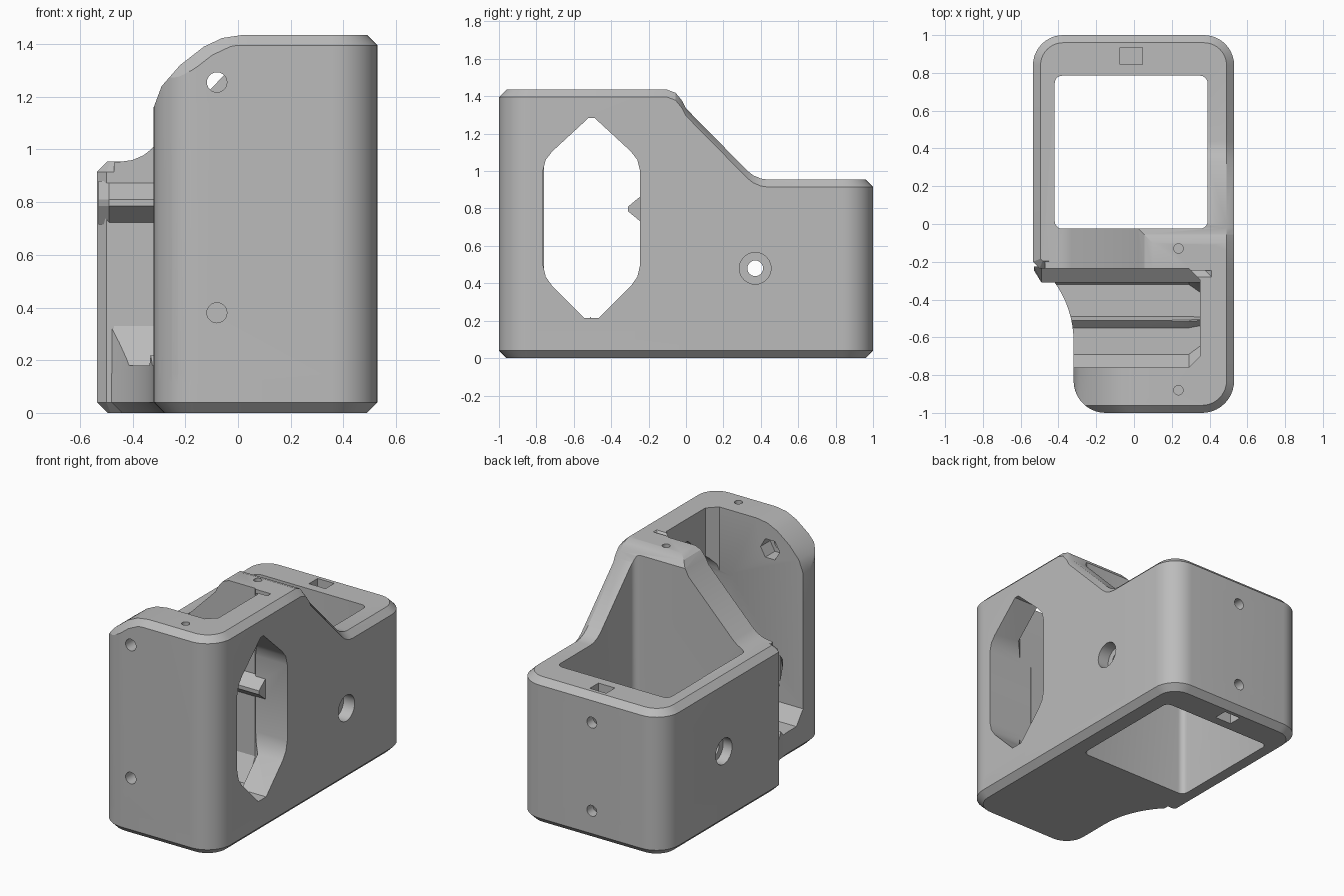
import bpy, bmesh, math
from mathutils import Vector

if "Cube" in bpy.data.objects:
    bpy.data.objects.remove(bpy.data.objects["Cube"])

grey = bpy.data.materials.new("plain grey")
grey.use_nodes = True
colour = (0.5, 0.5, 0.5, 1)
grey.diffuse_color = colour
for node in grey.node_tree.nodes:
    if node.type == 'BSDF_PRINCIPLED':
        node.inputs["Base Color"].default_value = colour


def loft(name, axis, sections):
    """Solid through matching outlines placed along an axis."""
    place = {'x': lambda a, b, p: (p, a, b),
             'y': lambda a, b, p: (a, p, b),
             'z': lambda a, b, p: (a, b, p)}[axis]
    bm = bmesh.new()
    rings = [[bm.verts.new(place(a, b, pos)) for a, b in pts] for pos, pts in sections]
    n = len(rings[0])
    for r0, r1 in zip(rings, rings[1:]):
        for i in range(n):
            j = (i + 1) % n
            bm.faces.new((r0[i], r0[j], r1[j], r1[i]))
    bm.faces.new(rings[0])
    bm.faces.new(rings[-1])
    bmesh.ops.recalc_face_normals(bm, faces=bm.faces)
    mesh = bpy.data.meshes.new(name)
    bm.to_mesh(mesh)
    bm.free()
    mesh.materials.append(grey)
    obj = bpy.data.objects.new(name, mesh)
    bpy.context.scene.collection.objects.link(obj)
    return obj


def combine(target, other, operation):
    """Apply a boolean and discard the helper."""
    mod = target.modifiers.new("bool", 'BOOLEAN')
    mod.operation = operation
    mod.solver = 'EXACT'
    mod.object = other
    bpy.context.view_layer.objects.active = target
    bpy.ops.object.modifier_apply(modifier=mod.name)
    bpy.data.objects.remove(other)


def arc(cx, cy, r, start, end, n=10):
    angles = [math.radians(start + (end - start) * i / n) for i in range(n + 1)]
    return [(cx + r * math.cos(t), cy + r * math.sin(t)) for t in angles]


def inset(pts, d):
    """Move every side of a counter-clockwise outline inwards."""
    out = []
    for i, p in enumerate(pts):
        p0, p1, p2 = Vector(pts[i - 1]), Vector(p), Vector(pts[(i + 1) % len(pts)])
        e0, e1 = (p1 - p0).normalized(), (p2 - p1).normalized()
        n0, n1 = Vector((-e0.y, e0.x)), Vector((-e1.y, e1.x))
        out.append(tuple(p1 + (n0 + n1) * d / (1 + n0.dot(n1))))
    return out


def bore(axis, a, b, r, start, end, sides=24):
    ring = arc(a, b, r, 0, 360, sides)[:-1]
    combine(body, loft("bore", axis, [(start, ring), (end, ring)]), 'DIFFERENCE')


def box(x0, x1, y0, y1, z0, z1):
    pts = [(x0, y0), (x1, y0), (x1, y1), (x0, y1)]
    return loft("box", 'z', [(z0, pts), (z1, pts)])


C = 0.04          # edge chamfer
LOW, HIGH = 0.955, 1.435
WALL = -0.235     # front face of the dividing wall

# Outline pieces seen from above
front_corners = arc(-0.15, -0.83, 0.17, 180, 270) + arc(0.36, -0.83, 0.17, 270, 360)
back_corners = arc(0.37, 0.84, 0.16, 0, 90) + arc(-0.375, 0.84, 0.16, 90, 180)
scoop = arc(-0.851, -0.62, 0.531, 45.7, 0)
side_corner = [(-0.535, -0.2), (-0.5, WALL)]

# Base slab with chamfered underside
base = front_corners + back_corners + side_corner + [(-0.48, WALL)] + scoop
body = loft("mount_body", 'z', [(0, inset(base, C)), (C, base), (0.15, base)])

# Low rear block
rear = back_corners + side_corner + [(0.53, WALL)]
rear_block = loft("rear_block", 'z', [(0.1, rear), (LOW - C, rear), (LOW, inset(rear, C))])

# Raised dividing wall, sloping down to the back and to the right
slope = [(-0.245, HIGH), (-0.1, HIGH), (-0.055, 1.418), (-0.02, 1.375), (0, 1.335),
         (0.33, 1.0), (0.36, 0.977), (0.4, 0.96), (0.47, 0.95)]
along = [(-0.245, 0.1)] + slope + [(0.47, 0.1)]
lowered = [(a, b - C if b > 0.5 else b) for a, b in along]
divider = loft("divider", 'x', [(-0.6, along), (0.53 - C, along), (0.53, lowered)])
across = [(0.6, 0.05), (0.6, 1.5)] + [(-a, b) for a, b in slope[1:]] + [(-0.47, 0.05)]
across[1] = (0.6, HIGH)
combine(divider, loft("slope_trim", 'y', [(-0.5, across), (0.6, across)]), 'INTERSECT')

# Tall front block with one rounded top corner
front = front_corners + [(0.53, -0.1), (0.37, -0.1), (0.37, -0.24)] + [(-0.479, -0.24)] + scoop[1:]
front_block = loft("front_block", 'z', [(0.1, front), (HIGH - C, front), (HIGH, inset(front, C))])
crown = [(-0.7, 0), (1, 0), (1, HIGH + 0.01), (0.02, HIGH), (-0.06, 1.423), (-0.13, 1.39),
         (-0.22, 1.32), (-0.29, 1.24), (-0.32, 1.16), (-0.7, 0.5)]
crown_in = [(a + C, b - C) if 0.9 < b < HIGH + 0.005 else (a, b) for a, b in crown]
crown_in[2] = (1, HIGH - C)
combine(front_block, loft("crown_trim", 'y', [(-1.01, crown_in), (-1 + C, crown), (0, crown)]),
        'INTERSECT')

for part in (rear_block, divider, front_block):
    combine(body, part, 'UNION')

# Front cavity, open at the top and the right side, with a ribbed floor
cavity = [(WALL, 2), (WALL, 0.33), (-0.32, 0.18), (-0.49, 0.18), (-0.51, 0.22),
          (-0.55, 0.18), (-0.69, 0.18), (-0.76, 0.27), (-0.76, 2)]
narrow = [(-0.5 + (a + 0.5) * 0.77, b) for a, b in cavity]
combine(body, loft("cavity", 'x', [(-1, cavity), (0.29, cavity), (0.35, narrow)]), 'DIFFERENCE')

# Eight-sided window in the left wall
half = [(-0.465, 0.215), (-0.295, 0.385), (-0.26, 0.435), (-0.245, 0.5),
        (-0.245, 1.0), (-0.26, 1.06), (-0.295, 1.105), (-0.49, 1.285)]
window = half + [(-1.01 - a, b) for a, b in reversed(half)]
combine(body, loft("window", 'x', [(0.2, window), (0.7, window)]), 'DIFFERENCE')

# Locating rib on the dividing wall
rib = [(-0.225, 0.88), (-0.31, 0.81), (-0.31, 0.785), (-0.225, 0.715)]
rib_end = [(max(a, -0.245), b) for a, b in rib]
combine(body, loft("rib", 'x', [(-0.53, rib_end), (-0.49, rib), (0.37, rib)]), 'UNION')

# Rear pocket straight through
pocket = (arc(-0.38, 0.015, C, 180, 270, 5) + arc(0.35, 0.015, C, 270, 360, 5)
          + arc(0.35, 0.745, C, 0, 90, 5) + arc(-0.38, 0.745, C, 90, 180, 5))
combine(body, loft("pocket", 'z', [(-0.2, pocket), (2, pocket)]), 'DIFFERENCE')

# Back screw holes with nut slots
for z, z0, z1 in ((0.19, -0.1, 0.26), (0.77, 0.7, 1.1)):
    combine(body, box(-0.075, 0.045, 0.845, 0.935, z0, z1), 'DIFFERENCE')
    bore('y', -0.015, z, 0.036, 0.7, 1.1)

# Front screw holes with nut recesses on the inside
for z in (0.38, 1.255):
    bore('y', -0.08, z, 0.038, -1.1, -0.6)
    bore('y', -0.08, z, 0.07, -0.86, -0.7, 6)

# Top pin holes
for y in (-0.88, -0.13):
    bore('z', 0.235, y, 0.025, 1.2, 1.6, 16)

# Counterbored side holes
bore('x', 0.37, 0.48, 0.042, -0.7, 0.7)
bore('x', 0.37, 0.48, 0.085, 0.45, 0.7)
bore('x', 0.37, 0.48, 0.085, -0.7, -0.47)

bpy.ops.object.select_all(action='DESELECT')
body.select_set(True)
bpy.context.view_layer.objects.active = body
bpy.ops.object.shade_smooth_by_angle(angle=math.radians(25))
